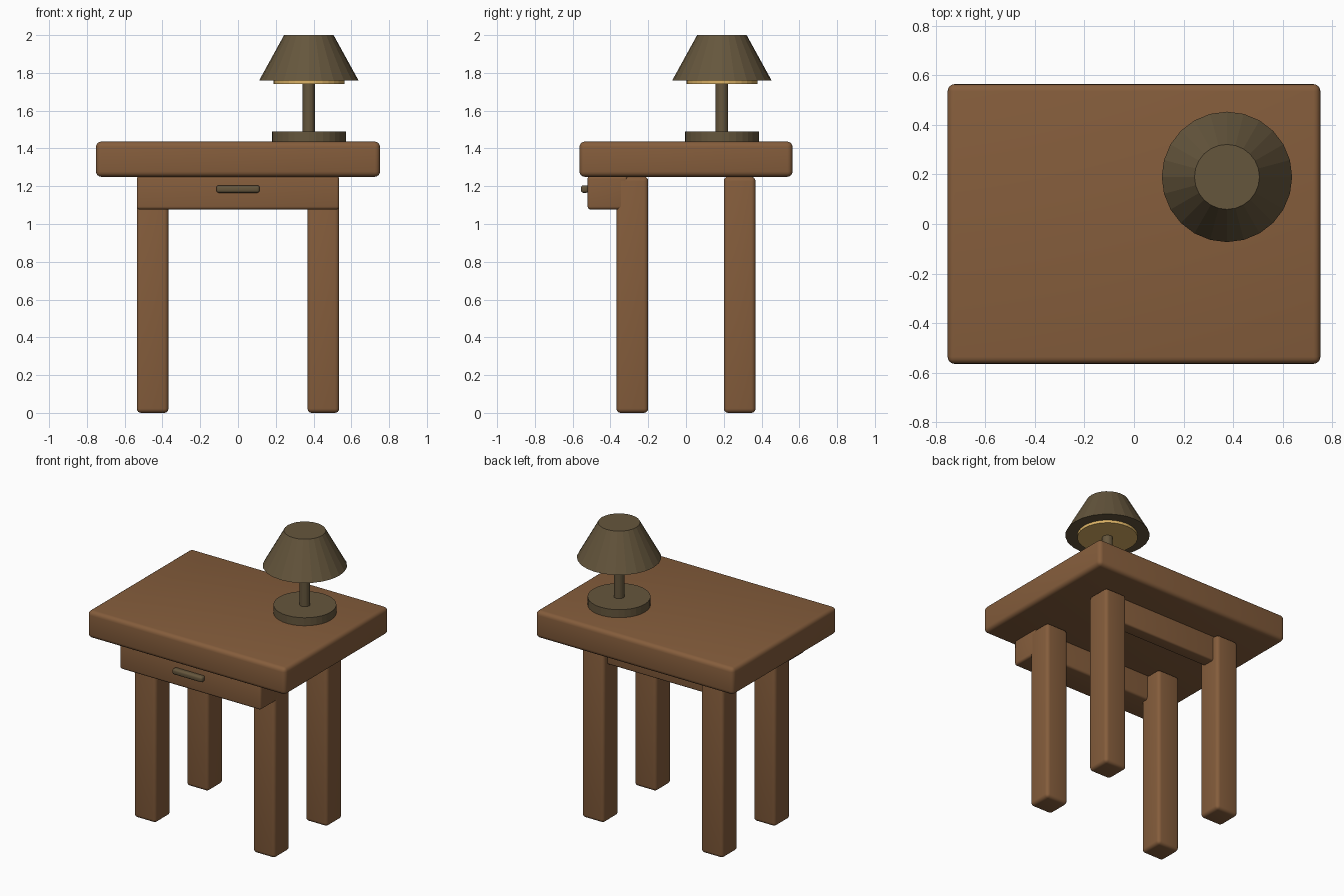
import bpy, math

if "Cube" in bpy.data.objects:
    bpy.data.objects.remove(bpy.data.objects["Cube"])


def material(name, rgb):
    m = bpy.data.materials.new(name)
    m.diffuse_color = (*rgb, 1)
    m.use_nodes = True
    m.node_tree.nodes["Principled BSDF"].inputs["Base Color"].default_value = m.diffuse_color
    return m


wood = material("brown wood", (0.235, 0.110, 0.045))
bronze = material("dark bronze", (0.130, 0.093, 0.046))
glow = material("warm yellow", (0.70, 0.44, 0.13))


def box(name, lo, hi, mat, bevel):
    """Rounded box between two corners."""
    bpy.ops.mesh.primitive_cube_add(
        size=1, location=[(a + b) / 2 for a, b in zip(lo, hi)])
    o = bpy.context.object
    o.name = name
    o.scale = [b - a for a, b in zip(lo, hi)]
    bpy.ops.object.transform_apply(location=False, rotation=False, scale=True)
    o.data.materials.append(mat)
    mod = o.modifiers.new("rounded edges", 'BEVEL')
    mod.width = bevel
    mod.segments = 4
    bpy.ops.object.modifier_apply(modifier=mod.name)
    bpy.ops.object.shade_smooth_by_angle(angle=math.radians(35))
    return o


def cone(name, r1, r2, z1, z2, mat, sides=24):
    """Flat-faced lamp part on the lamp axis."""
    bpy.ops.mesh.primitive_cone_add(
        vertices=sides, radius1=r1, radius2=r2, depth=z2 - z1,
        location=(0.375, 0.19, (z1 + z2) / 2))
    o = bpy.context.object
    o.name = name
    o.data.materials.append(mat)
    return o


# Table top
box("table_top", (-0.752, -0.564, 1.25), (0.752, 0.564, 1.436), wood, 0.028)

# Four legs
for sx, side in ((-1, "left"), (1, "right")):
    for sy, end in ((-1, "front"), (1, "back")):
        x, y = sx * 0.452, sy * 0.284
        box(f"{end}_{side}_leg", (x - 0.084, y - 0.084, 0),
            (x + 0.084, y + 0.084, 1.25), wood, 0.023)

# Drawer in front of the legs, and the rail between the back legs
box("drawer", (-0.536, -0.521, 1.077), (0.536, -0.31, 1.255), wood, 0.016)
box("back_rail", (-0.45, 0.235, 1.077), (0.45, 0.325, 1.255), wood, 0.012)

# Drawer handle
box("drawer_handle", (-0.115, -0.556, 1.165), (0.115, -0.515, 1.205), bronze, 0.014)

# Lamp
cone("lamp_base", 0.196, 0.196, 1.434, 1.491, bronze, 32)
cone("lamp_stem", 0.033, 0.033, 1.48, 1.77, bronze)
cone("lamp_light_disc", 0.188, 0.188, 1.741, 1.775, glow, 32)
cone("lamp_shade", 0.263, 0.131, 1.76, 2.0, bronze)
